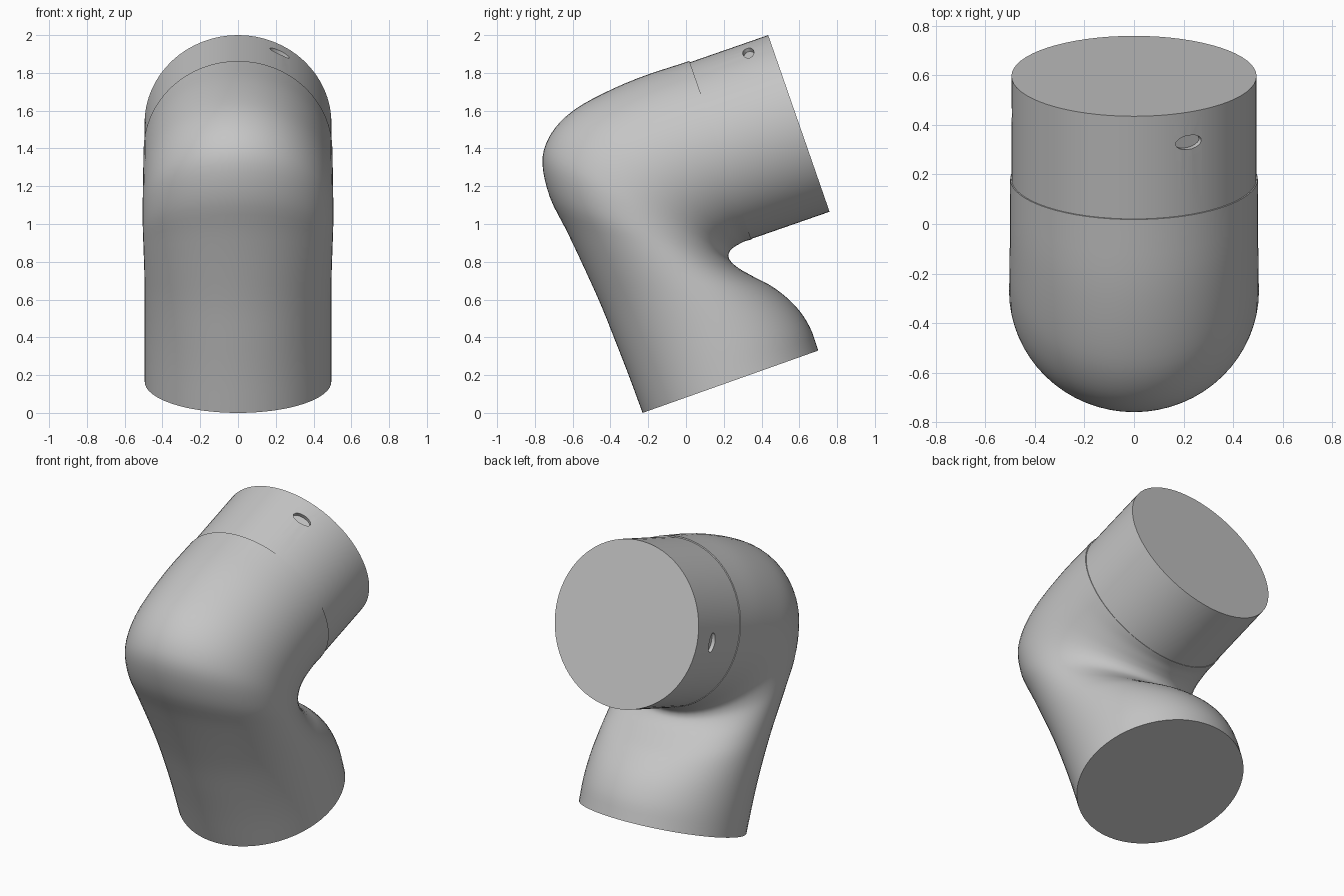
import bpy, bmesh, math
from mathutils import Vector, Matrix

if "Cube" in bpy.data.objects:
    bpy.data.objects.remove(bpy.data.objects["Cube"])

grey = bpy.data.materials.new("plain_grey")
grey.diffuse_color = (0.56, 0.56, 0.56, 1)
grey.use_nodes = True
grey.node_tree.nodes["Principled BSDF"].inputs["Base Color"].default_value = grey.diffuse_color


def make_object(name, bm):
    bmesh.ops.recalc_face_normals(bm, faces=bm.faces[:])
    mesh = bpy.data.meshes.new(name)
    bm.to_mesh(mesh)
    bm.free()
    mesh.materials.append(grey)
    ob = bpy.data.objects.new(name, mesh)
    bpy.context.collection.objects.link(ob)
    return ob


def select_only(ob):
    bpy.ops.object.select_all(action='DESELECT')
    ob.select_set(True)
    bpy.context.view_layer.objects.active = ob


def frame(c0, c1, c2, origin):
    m = Matrix((c0, c1, c2)).transposed().to_4x4()
    m.translation = origin
    return m


# Elbow stations: outer (y, z), inner (y, z), half width in x
stations = [
    (-0.23, 0.00, 0.70, 0.33, 0.494),
    (-0.30, 0.19, 0.655, 0.455, 0.495),
    (-0.37, 0.37, 0.58, 0.565, 0.494),
    (-0.45, 0.57, 0.47, 0.66, 0.494),
    (-0.54, 0.77, 0.36, 0.72, 0.496),
    (-0.63, 0.96, 0.28, 0.765, 0.500),
    (-0.72, 1.14, 0.235, 0.805, 0.504),
    (-0.76, 1.32, 0.225, 0.835, 0.505),
    (-0.73, 1.45, 0.235, 0.86, 0.504),
    (-0.64, 1.565, 0.255, 0.878, 0.503),
    (-0.50, 1.66, 0.28, 0.893, 0.502),
    (-0.26, 1.77, 0.31, 0.908, 0.501),
    (0.018, 1.863, 0.346, 0.918, 0.500),
]


def catmull(p0, p1, p2, p3, t):
    return [0.5 * (2 * b + (c - a) * t + (2 * a - 5 * b + 4 * c - d) * t * t
                   + (3 * b - a - 3 * c + d) * t ** 3)
            for a, b, c, d in zip(p0, p1, p2, p3)]


# Bent pipe body, lofted through smooth elliptical rings
SIDES, STEPS = 64, 4
ends = [[2 * a - b for a, b in zip(stations[0], stations[1])],
        [2 * a - b for a, b in zip(stations[-1], stations[-2])]]
pts = [ends[0]] + stations + [ends[1]]
samples = [catmull(*pts[i:i + 4], k / STEPS)
           for i in range(len(stations) - 1) for k in range(STEPS)]
samples.append(stations[-1])

bm = bmesh.new()
rings = []
for oy, oz, iy, iz, half in samples:
    outer, inner = Vector((0, oy, oz)), Vector((0, iy, iz))
    mid, arm = (outer + inner) / 2, (outer - inner) / 2
    ring = []
    for s in range(SIDES):
        a = 2 * math.pi * s / SIDES
        ring.append(bm.verts.new(mid + arm * math.cos(a)
                                 + Vector((half * math.sin(a), 0, 0))))
    rings.append(ring)
for r0, r1 in zip(rings, rings[1:]):
    for s in range(SIDES):
        n = (s + 1) % SIDES
        bm.faces.new((r0[s], r0[n], r1[n], r1[s]))
bm.faces.new(rings[0])
bm.faces.new(rings[-1])
elbow = make_object("elbow_body", bm)

# Straight collar, its axis tilted upward to the back
tilt = math.atan2(0.328, 0.944)
axis = Vector((0, math.cos(tilt), math.sin(tilt)))
up = Vector((0, -math.sin(tilt), math.cos(tilt)))
side = Vector((1, 0, 0))
end = Vector((0, 0.5975, 1.5325))
RADIUS, LENGTH = 0.495, 0.45

bm = bmesh.new()
bmesh.ops.create_cone(bm, cap_ends=True, segments=64, radius1=RADIUS,
                      radius2=RADIUS, depth=LENGTH,
                      matrix=frame(up, side, axis, end - axis * LENGTH / 2))
collar = make_object("end_collar", bm)

# Two shallow oval sockets sunk into the collar
for angle, back in ((26.6, 0.13), (-89, 0.16)):
    a = math.radians(angle)
    radial = up * math.cos(a) + side * math.sin(a)
    tangent = side * math.cos(a) - up * math.sin(a)
    bm = bmesh.new()
    bmesh.ops.create_cone(
        bm, cap_ends=True, segments=24, radius1=1, radius2=1, depth=1,
        matrix=frame(tangent, axis, radial, end - axis * back + radial * RADIUS)
        @ Matrix.Diagonal((0.058, 0.03, 0.05, 1)))
    cutter = make_object("socket_cutter", bm)
    cutter.hide_render = True
    select_only(collar)
    mod = collar.modifiers.new("socket", 'BOOLEAN')
    mod.operation, mod.object, mod.solver = 'DIFFERENCE', cutter, 'EXACT'
    bpy.ops.object.modifier_apply(modifier=mod.name)
    bpy.data.objects.remove(cutter)

for ob in (elbow, collar):
    select_only(ob)
    bpy.ops.object.shade_smooth_by_angle(angle=math.radians(35))
